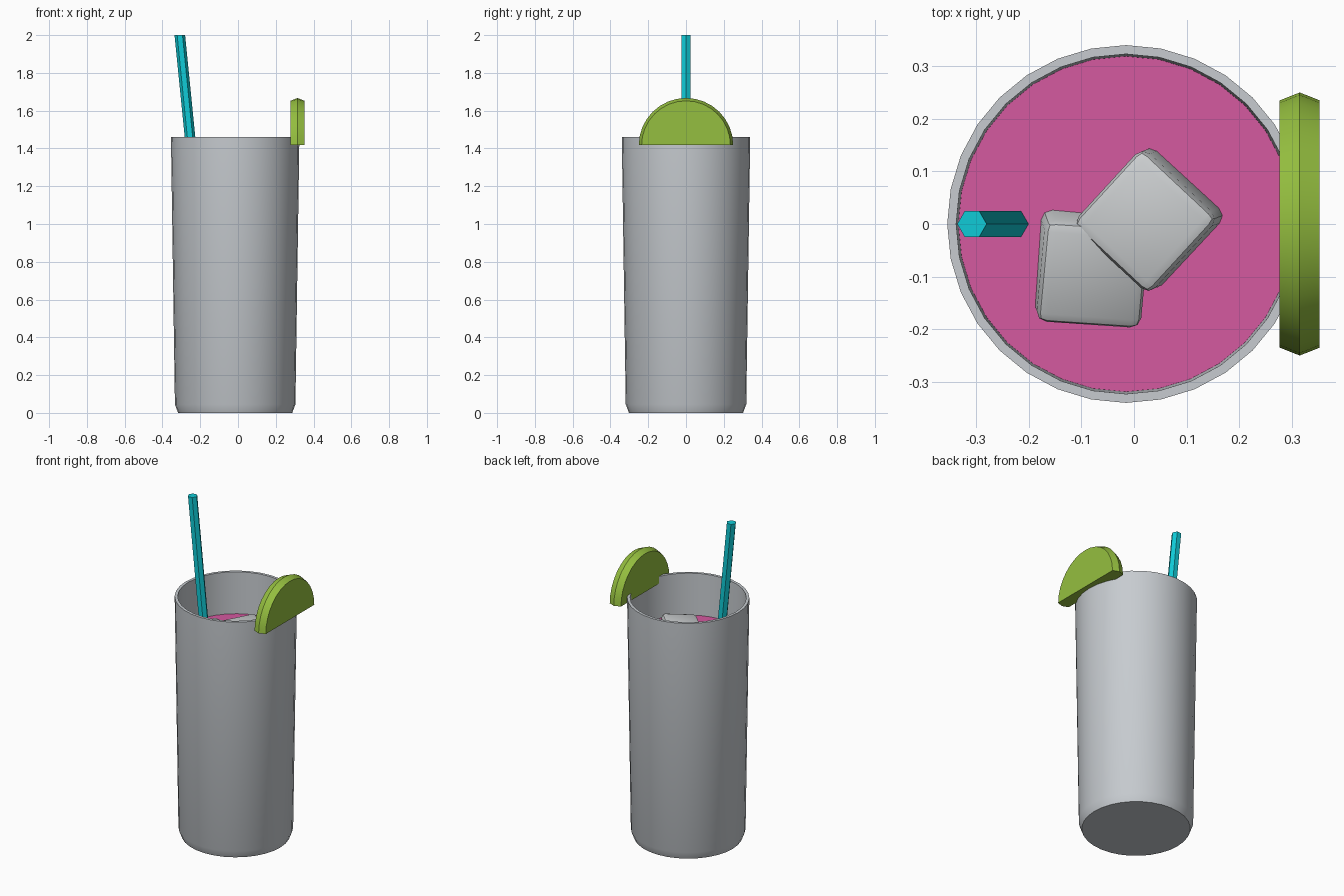
import bpy, bmesh, math
from mathutils import Vector, Euler

cube = bpy.data.objects.get("Cube")
if cube:
    bpy.data.objects.remove(cube, do_unlink=True)

CENTRE = Vector((-0.015, 0, 0))
LEVEL = 1.205


def material(name, rgb):
    m = bpy.data.materials.new(name)
    m.use_nodes = True
    m.diffuse_color = (*rgb, 1)
    m.node_tree.nodes["Principled BSDF"].inputs["Base Color"].default_value = (*rgb, 1)
    return m


GLASS = material("frosted glass", (0.57, 0.60, 0.63))
DRINK = material("pink drink", (0.66, 0.10, 0.35))
STRAW = material("turquoise", (0.005, 0.60, 0.68))
LIME = material("lime green", (0.30, 0.52, 0.05))
ICE = material("ice", (0.60, 0.62, 0.63))


def finish(name, bm, mat, location=(0, 0, 0), rotation=(0, 0, 0)):
    bmesh.ops.recalc_face_normals(bm, faces=bm.faces)
    mesh = bpy.data.meshes.new(name)
    bm.to_mesh(mesh)
    bm.free()
    mesh.materials.append(mat)
    ob = bpy.data.objects.new(name, mesh)
    ob.location, ob.rotation_euler = location, rotation
    bpy.context.collection.objects.link(ob)
    bpy.ops.object.select_all(action="DESELECT")
    ob.select_set(True)
    bpy.context.view_layer.objects.active = ob
    bpy.ops.object.shade_smooth_by_angle(angle=math.radians(30))
    return ob


def lathe(profile, steps, turn=math.tau):
    """Spin (radius, height) points about z and close the remaining openings."""
    bm = bmesh.new()
    verts = [bm.verts.new((r, 0, z)) for r, z in profile]
    edges = [bm.edges.new(pair) for pair in zip(verts, verts[1:])]
    bmesh.ops.spin(bm, geom=verts + edges, axis=(0, 0, 1), cent=(0, 0, 0),
                   angle=turn, steps=steps)
    bmesh.ops.remove_doubles(bm, verts=bm.verts, dist=1e-4)
    bmesh.ops.holes_fill(bm, edges=[e for e in bm.edges if e.is_boundary], sides=0)
    return bm


# Tumbler with a thin wall and rounded foot, and the drink inside it
finish("glass", lathe([(0.302, 0), (0.319, 0.045), (0.34, 1.46), (0.323, 1.46),
                       (0.302, 0.06)], 32), GLASS, CENTRE)
finish("drink", lathe([(0.301, 0.07), (0.319, LEVEL)], 32), DRINK, CENTRE)

# Leaning six-sided straw, its ends cut level
LEAN, STRAW_BOTTOM = 0.1, 0.1
bm = lathe([(0.028, STRAW_BOTTOM), (0.028, 2.0)], 6)
for v in bm.verts:
    v.co.x += LEAN * (2.0 - v.co.z)
finish("straw", bm, STRAW, (-0.308, 0, 0))

# Half slice of lime on the rim, its rind ridged along the middle
bm = lathe([(0, -0.038), (0.235, -0.038), (0.25, 0), (0.235, 0.038), (0, 0.038)],
           16, math.pi)
finish("lime_slice", bm, LIME, (0.315, 0, 1.417),
       (math.pi / 2, 0, math.pi / 2))

# Two tilted, bevelled ice cubes
for name, place, tilt in (
        ("ice_cube_front", (0.033, 0.01, LEVEL + 0.005), (3, -8, 47)),
        ("ice_cube_back", (-0.085, -0.075, LEVEL - 0.035), (14, 5, -4))):
    bm = bmesh.new()
    bmesh.ops.create_cube(bm, size=0.2)
    bmesh.ops.bevel(bm, geom=bm.edges[:], offset=0.02, segments=2,
                    profile=0.5, affect="EDGES")
    # Tilt is applied after the turn about the vertical
    turn = Euler((0, 0, math.radians(tilt[2]))).to_matrix()
    lean = Euler((math.radians(tilt[0]), math.radians(tilt[1]), 0)).to_matrix()
    bmesh.ops.transform(bm, matrix=(lean @ turn).to_4x4(), verts=bm.verts)
    finish(name, bm, ICE, place)
